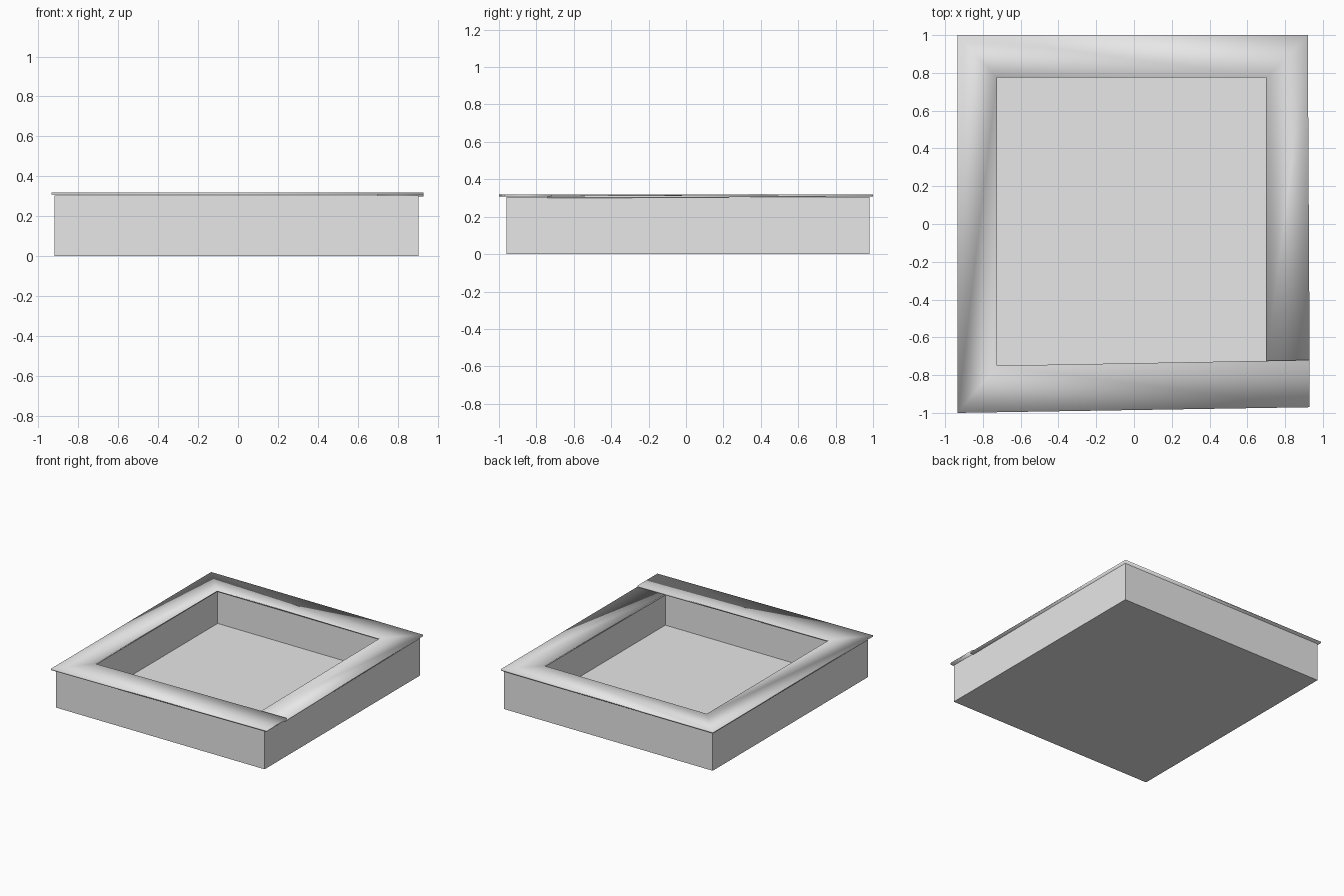
import bpy, bmesh

cube = bpy.data.objects.get("Cube")
if cube:
    bpy.data.objects.remove(cube, do_unlink=True)

grey = bpy.data.materials.new("light_grey")
grey.use_nodes = True
grey.diffuse_color = (0.8, 0.8, 0.8, 1)
grey.node_tree.nodes["Principled BSDF"].inputs["Base Color"].default_value = (0.8, 0.8, 0.8, 1)


def finish(name, bm, smooth=False):
    bmesh.ops.recalc_face_normals(bm, faces=bm.faces)
    mesh = bpy.data.meshes.new(name)
    for face in bm.faces:
        face.smooth = smooth
    bm.to_mesh(mesh)
    bm.free()
    mesh.materials.append(grey)
    obj = bpy.data.objects.new(name, mesh)
    bpy.context.collection.objects.link(obj)


def box(name, x, y, z):
    bm = bmesh.new()
    bmesh.ops.create_cube(bm, size=1)
    for v in bm.verts:
        v.co = [sum(r) / 2 + c * (r[1] - r[0]) for r, c in zip((x, y, z), v.co)]
    finish(name, bm)


# Timber walls around the floor
left, right, front, back = -0.92, 0.905, -0.96, 0.98
in_left, in_right, in_front, in_back = -0.735, 0.72, -0.77, 0.795
height = (0, 0.305)
box("front_wall", (left, right), (front, in_front), height)
box("back_wall", (left, right), (in_back, back), height)
box("right_side_wall", (left, in_left), (in_front, in_back), height)
box("left_side_wall", (in_right, right), (in_front, in_back), height)
box("floor", (in_left, in_right), (in_front, in_back), (0, 0.045))

# Softly shaded cap strip, whose last end tucks under its first end
# Each section: outer corner, inner corner, top height
sections = [
    ((0.93, -0.97), (0.93, -0.72), 0.32),
    ((-0.935, -1.0), (-0.725, -0.75), 0.32),
    ((-0.935, 1.0), (-0.725, 0.775), 0.32),
    ((0.92, 1.0), (0.70, 0.775), 0.32),
    ((0.93, -0.74), (0.70, -0.74), 0.311),
]
bm = bmesh.new()
rings = []
for outer, inner, top in sections:
    low = top - 0.012
    rings.append([bm.verts.new((*p, z)) for p, z in
                  ((outer, low), (outer, top), (inner, top), (inner, low))])
for a, b in zip(rings, rings[1:]):
    for i in range(4):
        j = (i + 1) % 4
        bm.faces.new((a[i], a[j], b[j], b[i]))
bm.faces.new(rings[0])
bm.faces.new(rings[-1])
finish("rim_cap", bm, smooth=True)
